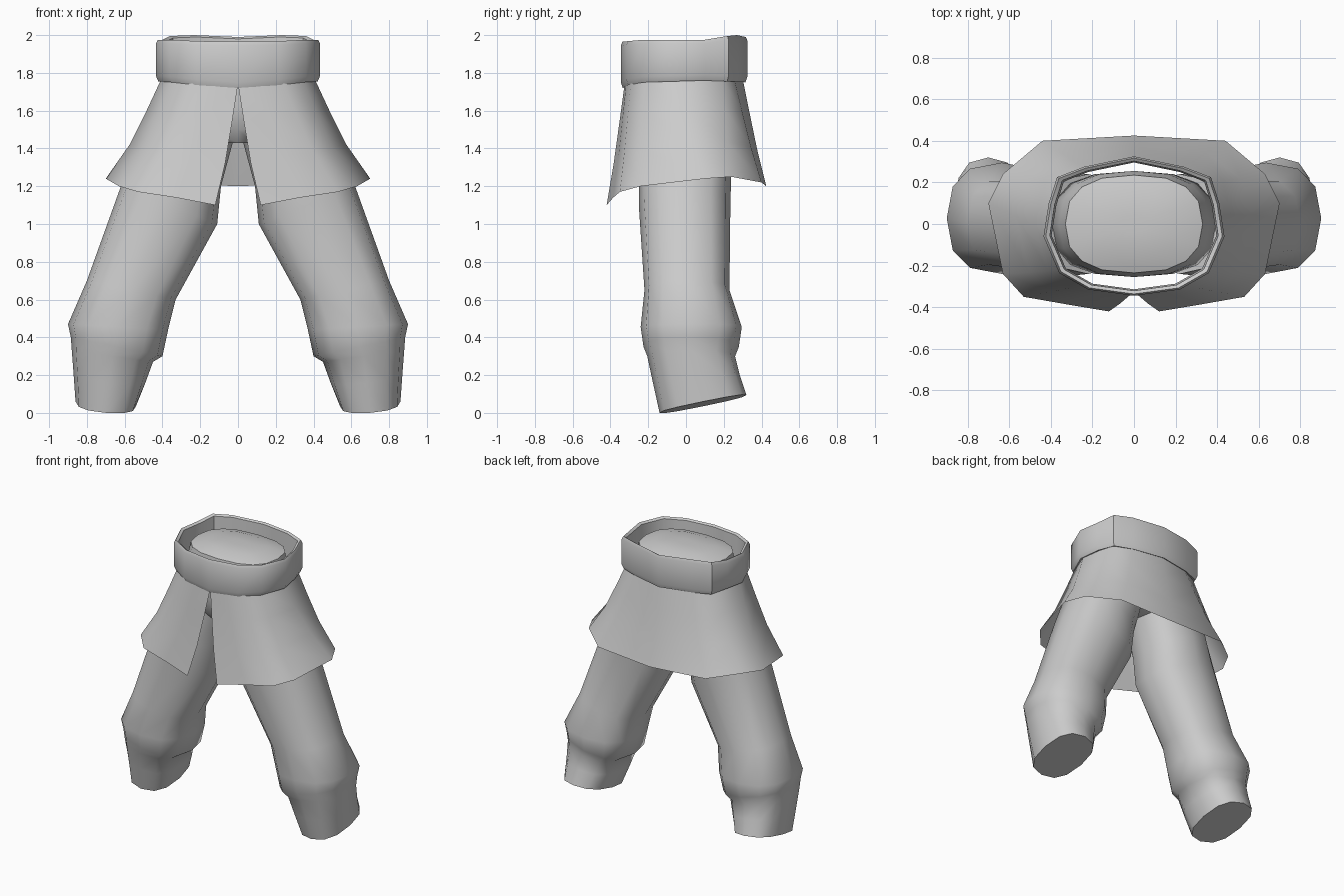
import bpy, bmesh, math

cube = bpy.data.objects.get("Cube")
if cube:
    bpy.data.objects.remove(cube)

grey = bpy.data.materials.new("plain_grey")
grey.use_nodes = True
grey.diffuse_color = (0.6, 0.6, 0.6, 1)
grey.node_tree.nodes["Principled BSDF"].inputs["Base Color"].default_value = (0.6, 0.6, 0.6, 1)


def loft(name, rings, closed=True, cap_start=False, cap_end=False, loop=False, mirror=False, angle=50):
    """Skin a list of equal-length point rings into one smooth object."""
    bm = bmesh.new()
    rows = [[bm.verts.new(p) for p in ring] for ring in rings]
    n = len(rows[0])
    pairs = list(zip(rows, rows[1:])) + ([(rows[-1], rows[0])] if loop else [])
    for a, b in pairs:
        for i in range(n if closed else n - 1):
            j = (i + 1) % n
            bm.faces.new((a[i], a[j], b[j], b[i]))
    if cap_start:
        bm.faces.new(rows[0])
    if cap_end:
        bm.faces.new(rows[-1])
    bmesh.ops.recalc_face_normals(bm, faces=bm.faces)
    mesh = bpy.data.meshes.new(name)
    bm.to_mesh(mesh)
    bm.free()
    mesh.shade_smooth()
    mesh.set_sharp_from_angle(angle=math.radians(angle))
    mesh.materials.append(grey)
    obj = bpy.data.objects.new(name, mesh)
    bpy.context.collection.objects.link(obj)
    if mirror:
        mod = obj.modifiers.new("mirror", 'MIRROR')
        mod.merge_threshold = 0.0005
    return obj


def bulge(v, power=0.8):
    return math.copysign(abs(v) ** power, v)


def oval(inner, outer, front, back, tilt=0.0, n=12):
    """Rounded ring spanning inner to outer (x, z) and front to back (y)."""
    pts = []
    for i in range(n):
        a = 2 * math.pi * i / n
        c, s = bulge(math.cos(a)), bulge(math.sin(a))
        t = (c + 1) / 2
        pts.append((inner[0] + (outer[0] - inner[0]) * t,
                    (front + back) / 2 + (back - front) / 2 * s,
                    inner[1] + (outer[1] - inner[1]) * t + tilt * s))
    return pts


# Trouser legs, from hip to cuff
leg = [
    oval((0.02, 1.46), (0.42, 1.70), -0.24, 0.24),
    oval((0.09, 1.20), (0.55, 1.38), -0.25, 0.24),
    oval((0.11, 1.00), (0.62, 1.20), -0.25, 0.235),
    oval((0.33, 0.60), (0.80, 0.70), -0.22, 0.23),
    oval((0.37, 0.44), (0.90, 0.47), -0.24, 0.295),
    oval((0.40, 0.30), (0.885, 0.40), -0.225, 0.28),
    oval((0.45, 0.27), (0.88, 0.33), -0.205, 0.26),
    oval((0.49, 0.16), (0.87, 0.20), -0.175, 0.285, 0.02),
    oval((0.54, 0.035), (0.86, 0.06), -0.14, 0.32, 0.047),
]
loft("legs", leg, cap_start=True, cap_end=True, mirror=True)

# Hips with a shallow domed top
hips = [oval((-x, z), (x, z), -y, y, n=16) for x, y, z in (
    (0.06, 0.04, 1.965), (0.22, 0.15, 1.96), (0.33, 0.235, 1.93), (0.36, 0.255, 1.80),
    (0.41, 0.255, 1.62), (0.34, 0.235, 1.50), (0.16, 0.18, 1.43))]
loft("hips", hips, cap_start=True, cap_end=True)

# Waistband: half outline from front to back with bottom and top heights
half = [(0, -0.345, 1.72, 1.965), (0.22, -0.315, 1.735, 1.968), (0.36, -0.235, 1.75, 1.975),
        (0.435, -0.06, 1.755, 1.975), (0.41, 0.10, 1.76, 1.975), (0.37, 0.225, 1.755, 1.995),
        (0.24, 0.275, 1.755, 2.0), (0, 0.325, 1.75, 1.99)]
outline = half + [(-x, y, b, t) for x, y, b, t in half[-2:0:-1]]


def band_ring(scale, lift, top):
    return [(x * scale, y * scale, t - lift if top else b + lift) for x, y, b, t in outline]


band = [band_ring(0.97, 0, False), band_ring(1, 0.03, False), band_ring(1, 0.02, True),
        band_ring(0.975, 0, True), band_ring(0.93, 0.01, True), band_ring(0.91, 0.01, False)]
loft("waistband", band, loop=True, angle=40)

# Flared skirt, open at the front: waist point and hem point per column
columns = [((0.00, -0.325, 1.74), (0.12, -0.42, 1.10)),
           ((0.12, -0.315, 1.76), (0.33, -0.385, 1.14)),
           ((0.23, -0.29, 1.77), (0.53, -0.35, 1.17)),
           ((0.34, -0.22, 1.77), (0.63, -0.24, 1.20)),
           ((0.405, -0.05, 1.77), (0.70, 0.10, 1.24)),
           ((0.36, 0.19, 1.77), (0.63, 0.24, 1.25)),
           ((0.23, 0.255, 1.77), (0.44, 0.40, 1.22)),
           ((0.00, 0.30, 1.77), (0.00, 0.425, 1.20))]
rows = []
for drop, flare in ((0, 0), (0.3, 0.25), (0.65, 0.56), (1, 1)):
    rows.append([(w[0] + (h[0] - w[0]) * flare,
                  w[1] + (h[1] - w[1]) * (flare + drop) / 2,
                  w[2] + (h[2] - w[2]) * drop) for w, h in columns])
skirt = loft("skirt", rows, closed=False, mirror=True)
